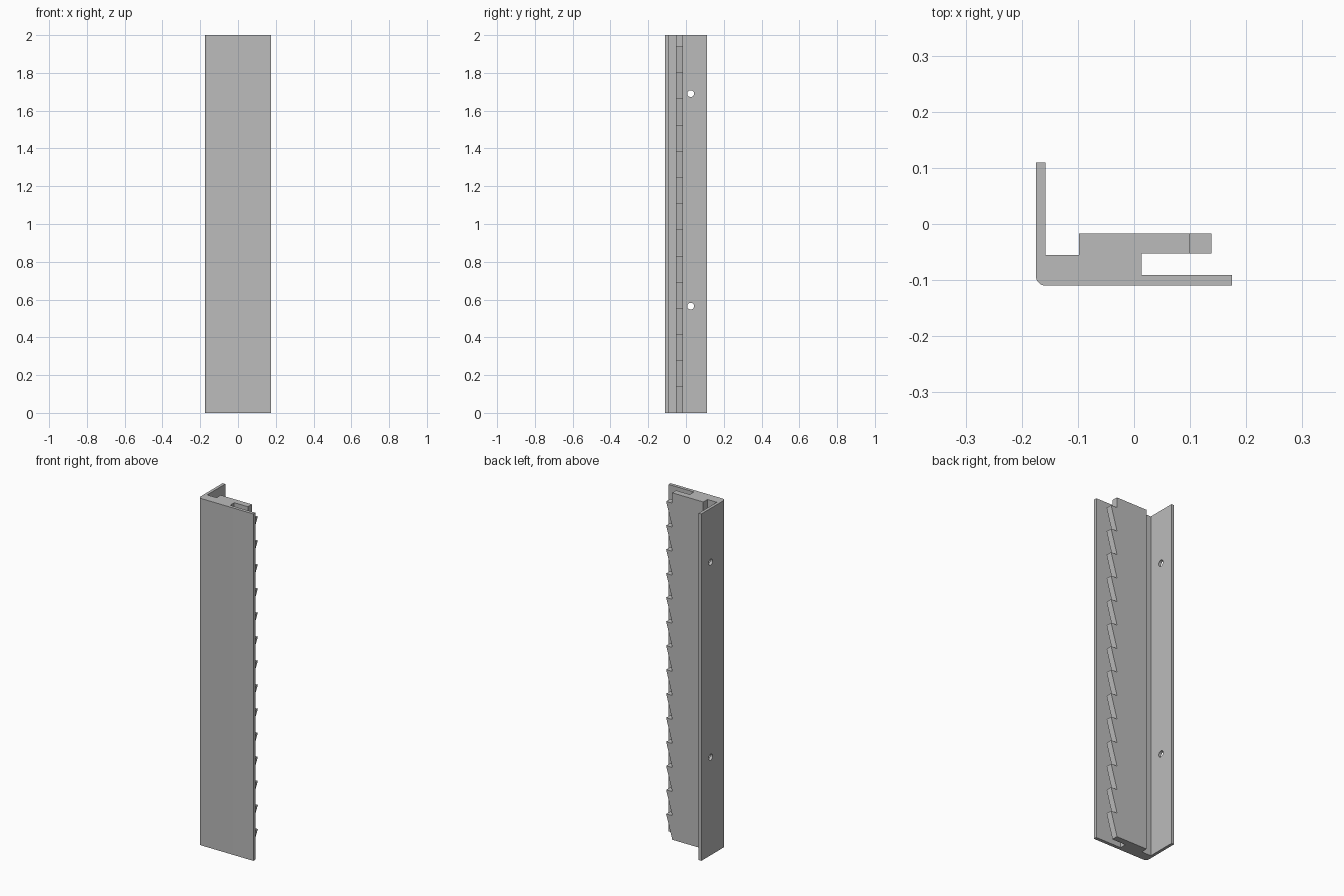
import bpy, bmesh, math
from mathutils import Vector

default = bpy.data.objects.get("Cube")
if default:
    bpy.data.objects.remove(default, do_unlink=True)

HEIGHT = 2.0
TEETH = 14
PITCH = 0.1386
ROOT_X, TIP_X = 0.1, 0.138

grey = bpy.data.materials.new("plain grey")
grey.use_nodes = True
colour = (0.5, 0.5, 0.5, 1)
grey.diffuse_color = colour
grey.node_tree.nodes["Principled BSDF"].inputs["Base Color"].default_value = colour


def prism(name, points, direction):
    """Extrude a closed loop of 3D points along a direction."""
    bm = bmesh.new()
    face = bm.faces.new([bm.verts.new(p) for p in points])
    result = bmesh.ops.extrude_face_region(bm, geom=[face])
    moved = [v for v in result["geom"] if isinstance(v, bmesh.types.BMVert)]
    bmesh.ops.translate(bm, verts=moved, vec=Vector(direction))
    bmesh.ops.recalc_face_normals(bm, faces=bm.faces)
    mesh = bpy.data.meshes.new(name)
    bm.to_mesh(mesh)
    bm.free()
    obj = bpy.data.objects.new(name, mesh)
    bpy.context.collection.objects.link(obj)
    mesh.materials.append(grey)
    return obj


def cut(target, cutter):
    """Subtract the cutter for good, then discard it."""
    cutter.hide_render = True
    mod = target.modifiers.new("cut", "BOOLEAN")
    mod.operation = "DIFFERENCE"
    mod.solver = "EXACT"
    mod.object = cutter
    bpy.context.view_layer.objects.active = target
    bpy.ops.object.modifier_apply(modifier=mod.name)
    bpy.data.objects.remove(cutter, do_unlink=True)


# Rail cross-section: mounting flange, rounded corner, front lip, slot, rack plate
R = 0.018
corner = [(-0.175 + R - R * math.cos(a), -0.11 + R - R * math.sin(a))
          for a in (math.radians(90 * i / 8) for i in range(9))]
section = corner + [
    (0.175, -0.11), (0.175, -0.091), (0.013, -0.091), (0.013, -0.053),
    (TIP_X, -0.053), (TIP_X, -0.017), (-0.098, -0.017), (-0.098, -0.055),
    (-0.158, -0.055), (-0.158, 0.11), (-0.175, 0.11)]
rail = prism("toothed_rail", [(x, y, 0) for x, y in section], (0, 0, HEIGHT))

# Saw teeth: flat ledge on top of each, sloping in to the root below
saw = [(0.16, HEIGHT + 0.05), (ROOT_X, HEIGHT + 0.05)]
for i in range(TEETH, 0, -1):
    ledge = i * PITCH
    saw += [(ROOT_X, ledge), (TIP_X + 0.0005, ledge)]
    saw += [(ROOT_X, ledge - PITCH + 0.004)]
saw += [(ROOT_X, -0.05), (0.16, -0.05)]
cut(rail, prism("tooth_cutter", [(x, -0.07, z) for x, z in saw], (0, 0.1, 0)))

# Screw holes through the flange
for z in (0.565, 1.69):
    ring = [(-0.2, 0.025 + 0.018 * math.cos(a), z + 0.018 * math.sin(a))
            for a in (math.tau * i / 24 for i in range(24))]
    cut(rail, prism("hole_cutter", ring, (0.08, 0, 0)))

# Smooth the rounded corner and hole walls, keep every other edge sharp
bpy.ops.object.select_all(action="DESELECT")
rail.select_set(True)
bpy.context.view_layer.objects.active = rail
bpy.ops.object.shade_smooth_by_angle(angle=math.radians(30))
